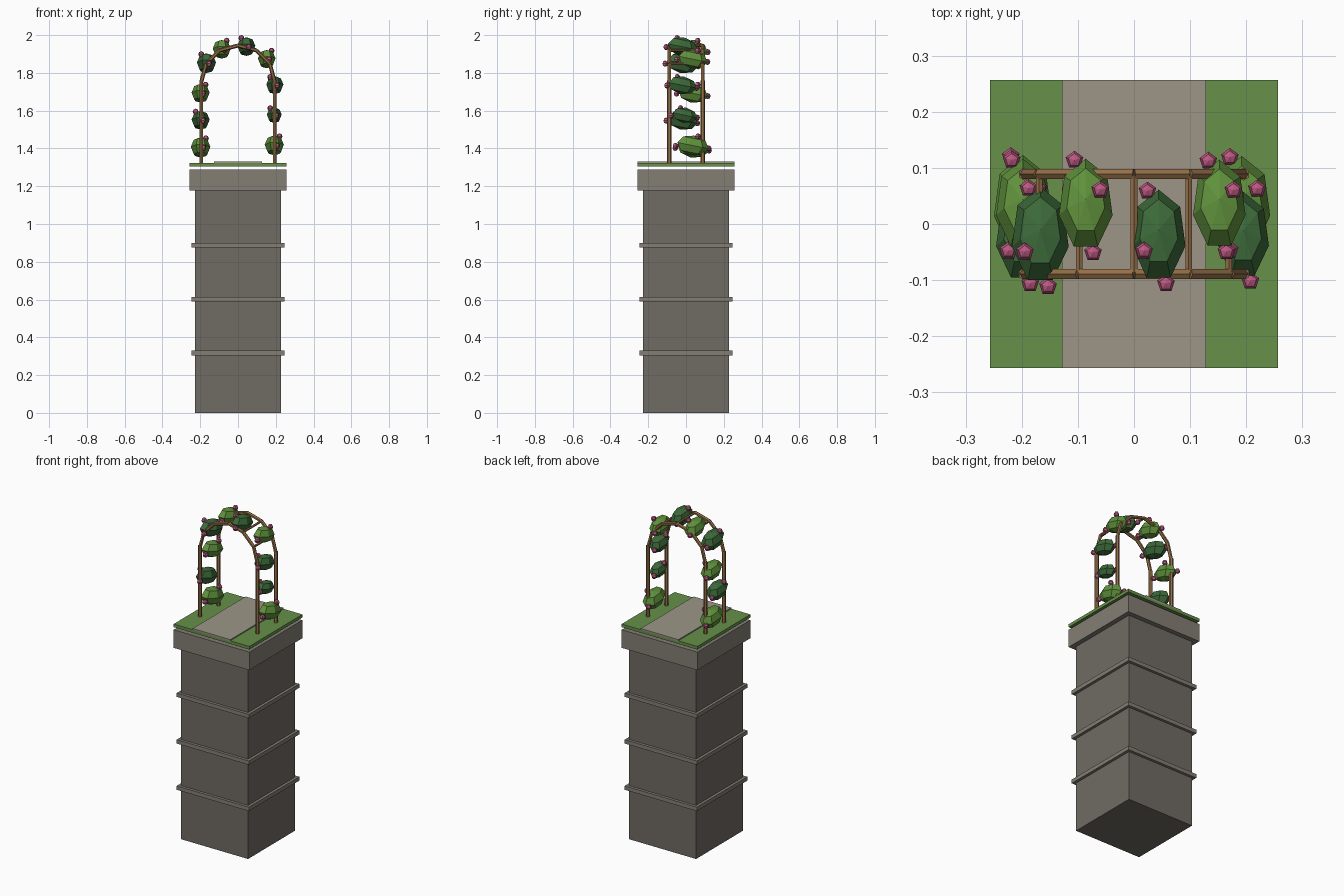
import bpy, bmesh, math
from mathutils import Vector, Matrix

if "Cube" in bpy.data.objects:
    bpy.data.objects.remove(bpy.data.objects["Cube"])


def material(name, rgb):
    m = bpy.data.materials.new(name)
    m.diffuse_color = (*rgb, 1)
    m.use_nodes = True
    m.node_tree.nodes["Principled BSDF"].inputs["Base Color"].default_value = m.diffuse_color
    return m


STONE = material("dark_stone", (0.16, 0.145, 0.125))
TRIM = material("light_stone", (0.23, 0.21, 0.175))
GRASS = material("grass", (0.135, 0.28, 0.067))
PATH = material("paving", (0.34, 0.305, 0.245))
WOOD = material("wood", (0.30, 0.16, 0.065))
LEAF_LIGHT = material("light_leaf", (0.115, 0.28, 0.045))
LEAF_DARK = material("dark_leaf", (0.045, 0.14, 0.04))
PINK = material("petal", (0.5, 0.1, 0.22))


def finish(name, bm, mat):
    mesh = bpy.data.meshes.new(name)
    bm.to_mesh(mesh)
    bm.free()
    mesh.materials.append(mat)
    ob = bpy.data.objects.new(name, mesh)
    bpy.context.collection.objects.link(ob)


def block(name, hx, hy, z0, z1, mat):
    bm = bmesh.new()
    m = Matrix.Translation((0, 0, (z0 + z1) / 2)) @ Matrix.Diagonal((2 * hx, 2 * hy, z1 - z0, 1))
    bmesh.ops.create_cube(bm, size=1, matrix=m)
    finish(name, bm, mat)


def bar(name, a, b, r, mat=WOOD):
    a, b = Vector(a), Vector(b)
    d = b - a
    bm = bmesh.new()
    m = Matrix.Translation((a + b) / 2) @ d.to_track_quat('Z', 'Y').to_matrix().to_4x4()
    bmesh.ops.create_cone(bm, cap_ends=True, segments=6, radius1=r, radius2=r,
                          depth=d.length, matrix=m)
    finish(name, bm, mat)


def ball(name, loc, size, sides, tilt, mat):
    bm = bmesh.new()
    m = Matrix.Translation(loc) @ Matrix.Rotation(tilt, 4, 'X') @ Matrix.Diagonal((*size, 1))
    bmesh.ops.create_uvsphere(bm, u_segments=sides, v_segments=4, radius=1, matrix=m)
    finish(name, bm, mat)


# Stone pillar with three bands and a cap
block("pillar", 0.228, 0.228, 0, 1.18, STONE)
for z in (0.305, 0.589, 0.875):
    block("pillar_band", 0.245, 0.245, z, z + 0.024, TRIM)
block("pillar_cap", 0.257, 0.257, 1.178, 1.289, TRIM)

# Lawn slab and the path across it
block("lawn", 0.257, 0.257, 1.305, 1.324, GRASS)
block("path", 0.128, 0.257, 1.318, 1.331, PATH)

# Arched trellis: posts, two half-round rails, cross rungs
R, Y, SPRING = 0.195, 0.089, 1.75
arc = [(R * math.cos(i * math.pi / 6), SPRING + R * math.sin(i * math.pi / 6)) for i in range(7)]
for y in (-Y, Y):
    for x in (-R, R):
        bar("trellis_post", (x, y, 1.32), (x, y, SPRING + 0.01), 0.0115)
    for (x0, z0), (x1, z1) in zip(arc, arc[1:]):
        bar("arch_rail", (x0, y, z0), (x1, y, z1), 0.0105)
for x, z in arc[1:-1]:
    bar("arch_rung", (x, -Y, z), (x, Y, z), 0.007)

# Leaf clumps: x, z, side (+1 back, -1 front), scale; each with three blossoms
clumps = [(-0.198, 1.405, 1, 1.08), (-0.198, 1.549, -1, 1.0), (-0.198, 1.692, 1, 1.0),
          (-0.167, 1.851, -1, 1.06), (-0.086, 1.925, 1, 1.0), (0.044, 1.939, -1, 1.0),
          (0.152, 1.873, 1, 0.98), (0.195, 1.735, -1, 0.95), (0.192, 1.576, -1, 0.82),
          (0.192, 1.416, 1, 1.06)]
for x, z, side, s in clumps:
    y = 0.034 if side > 0 else -0.021
    if s < 0.9:
        y = -0.008
    ball("leaf_clump", (x, y, z), (0.049 * s, 0.084 * s, 0.050 * s), 7, -0.2,
         LEAF_LIGHT if side > 0 else LEAF_DARK)
    for dx, dy, dz in ((-0.02, 0.08, -0.015),
                       (0.026 * side, 0.027 * side, 0.045),
                       (0.013, -0.085, -0.002)):
        ball("blossom", (x + dx * s, y + dy * s, z + dz * s), (0.0165,) * 3, 5, 0, PINK)
